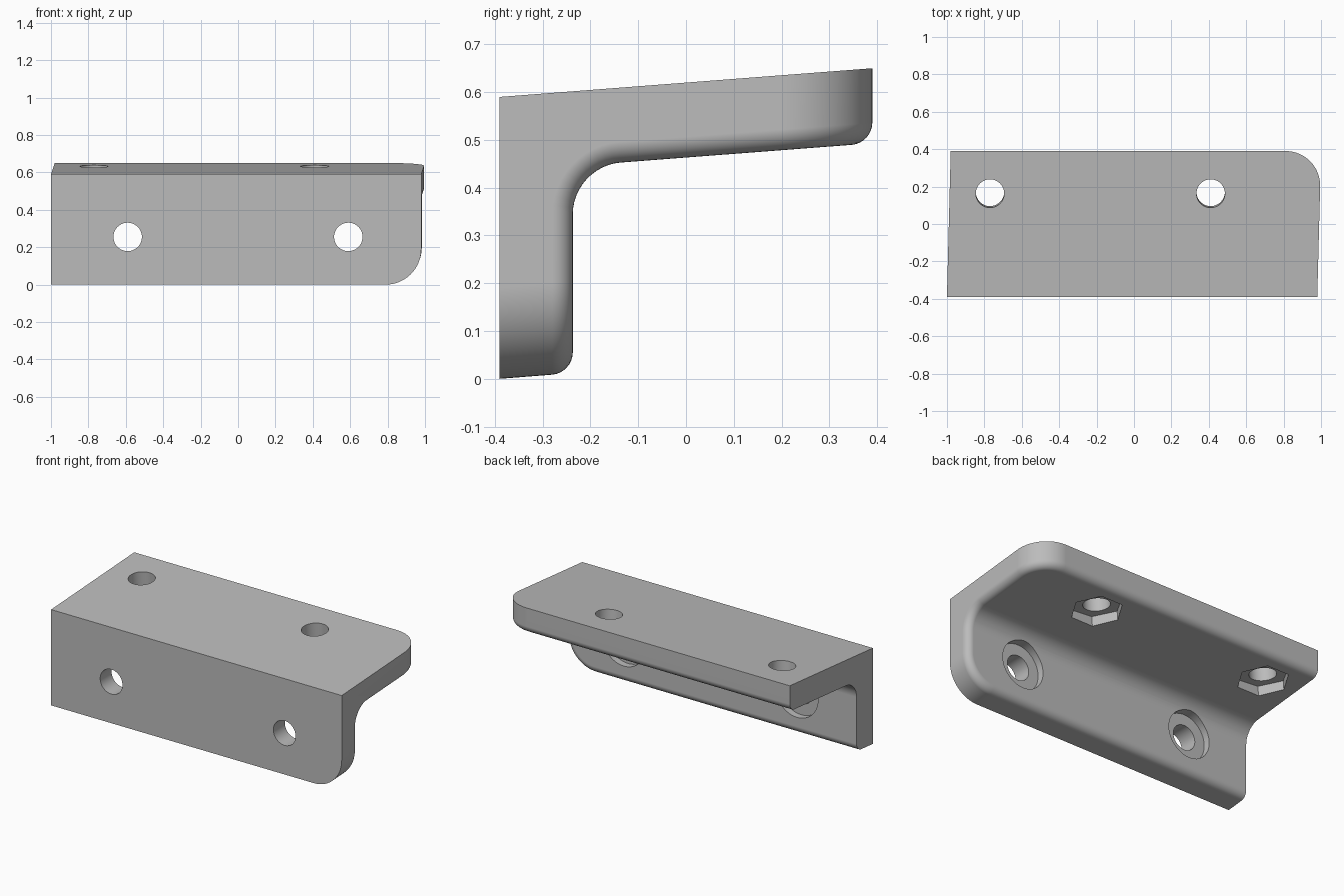
import bpy, bmesh, math
from mathutils import Vector

cube = bpy.data.objects.get("Cube")
if cube:
    bpy.data.objects.remove(cube, do_unlink=True)

SLOPE = 0.077          # rise of the top plate towards the back
SKEW = 0.026           # sideways slant of the two ends
TILT = math.atan(SLOPE)
THICK = 0.153
RECESS = 0.042

grey = bpy.data.materials.new("plain grey")
grey.use_nodes = True
colour = (0.50, 0.50, 0.50, 1)
grey.diffuse_color = colour
grey.node_tree.nodes["Principled BSDF"].inputs["Base Color"].default_value = colour


def round_edges(bm, edges, radius, segments):
    bmesh.ops.bevel(bm, geom=edges, offset=radius, offset_type='OFFSET',
                    segments=segments, profile=0.5, affect='EDGES')
    bm.normal_update()


def edges_near(bm, test):
    return [e for e in bm.edges if all(test(v.co) for v in e.verts)]


# Angle bracket: L profile pushed along x
profile = [(-0.39, 0.0), (-0.237, 0.012), (-0.237, 0.445),
           (0.39, 0.493), (0.39, 0.65), (-0.39, 0.59)]
bm = bmesh.new()
start = bm.faces.new([bm.verts.new((-0.99 + SKEW * y, y, z)) for y, z in profile])
moved = bmesh.ops.extrude_face_region(bm, geom=[start])["geom"]
bmesh.ops.translate(bm, vec=(1.98, 0, 0),
                    verts=[v for v in moved if isinstance(v, bmesh.types.BMVert)])
bmesh.ops.recalc_face_normals(bm, faces=bm.faces)

# Inner fillet, then the two rounded corners of the left end
round_edges(bm, edges_near(bm, lambda c: abs(c.y + 0.237) < 0.01 and c.z > 0.3), 0.1, 12)
corners = edges_near(bm, lambda c: c.x > 0.5 and (c.z < 0.05 or c.y > 0.35))
round_edges(bm, corners, 0.19, 16)


# Soft rim around the inner side, leaving the right end sharp
def is_inner(face):
    c = face.calc_center_median()
    n = face.normal
    return abs(n.x) < 0.02 and n.y > 0.05 and c.y < 0.3 and c.z > 0.1


rim = []
for e in bm.edges:
    inner = [f for f in e.link_faces if is_inner(f)]
    outer = [f for f in e.link_faces if not is_inner(f)]
    if len(inner) == 1 and outer and outer[0].normal.x > -0.5:
        rim.append(e)
round_edges(bm, rim, 0.043, 8)

mesh = bpy.data.meshes.new("angle_bracket")
bm.to_mesh(mesh)
bm.free()
mesh.materials.append(grey)
bracket = bpy.data.objects.new("angle_bracket", mesh)
bpy.context.collection.objects.link(bracket)


def cut(name, sides, radius, depth, place, tilt, spin=0.0):
    """Cut a straight-sided hole or recess out of the bracket."""
    bpy.ops.mesh.primitive_cylinder_add(vertices=sides, radius=radius, depth=depth,
                                        location=place, rotation=(tilt, 0, spin))
    cutter = bpy.context.object
    cutter.name = name
    cutter.hide_render = True
    cutter.data.materials.append(grey)
    bpy.ops.object.select_all(action='DESELECT')
    bpy.context.view_layer.objects.active = bracket
    bracket.select_set(True)
    mod = bracket.modifiers.new(name, 'BOOLEAN')
    mod.operation = 'DIFFERENCE'
    mod.solver = 'EXACT'
    mod.object = cutter
    bpy.ops.object.modifier_apply(modifier=mod.name)
    bpy.data.objects.remove(cutter, do_unlink=True)


# Front plate: through holes with round recesses behind
for x in (-0.59, 0.59):
    cut("front_hole", 48, 0.076, 0.6, (x, -0.3, 0.255), math.pi / 2)
    cut("round_recess", 48, 0.143, 2 * RECESS, (x, -0.237, 0.255), math.pi / 2)

# Top plate: tilted through holes with six-sided recesses below
axis = Vector((0, -SLOPE, 1)).normalized()
for x in (-0.77, 0.41):
    top = Vector((x, 0.163, 0.59 + (0.163 + 0.39) * SLOPE))
    cut("top_hole", 48, 0.076, 0.6, top, TILT)
    # the six-sided cylinder is turned so its points face left and right
    cut("six_sided_recess", 6, 0.147, 2 * RECESS, top - axis * (THICK + 0.003),
        TILT, math.pi / 2)

# Smooth the rounds, keep flat faces flat
bpy.ops.object.shade_smooth_by_angle(angle=math.radians(30))
weighted = bracket.modifiers.new("even_normals", 'WEIGHTED_NORMAL')
weighted.keep_sharp = True
